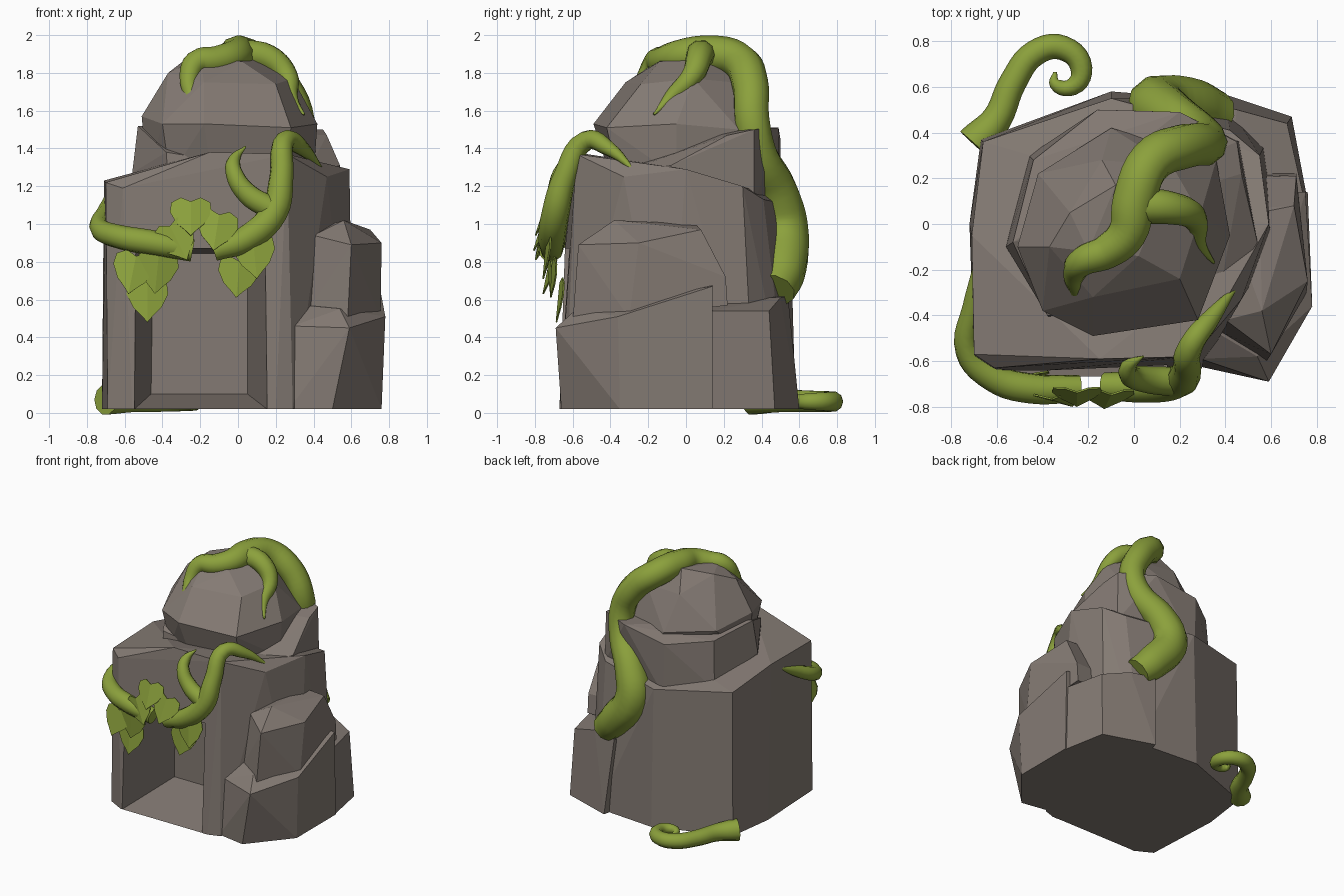
import bpy, bmesh
from mathutils import Vector


def material(name, rgb):
    m = bpy.data.materials.new(name)
    m.diffuse_color = (*rgb, 1)
    return m


STONE = material("grey_brown_stone", (0.23, 0.195, 0.172))
GREEN = material("vine_green", (0.26, 0.355, 0.045))


def add_object(name, mesh, mat):
    mesh.materials.clear()
    mesh.materials.append(mat)
    ob = bpy.data.objects.new(name, mesh)
    bpy.context.collection.objects.link(ob)
    return ob


def baked(ob):
    """Mesh of the object with curves and modifiers applied."""
    deps = bpy.context.evaluated_depsgraph_get()
    deps.update()
    return bpy.data.meshes.new_from_object(ob.evaluated_get(deps))


def rock(name, points):
    """Faceted boulder: convex hull round a few corner points."""
    bm = bmesh.new()
    for p in points:
        bm.verts.new(p)
    res = bmesh.ops.convex_hull(bm, input=bm.verts[:])
    junk = {v for v in res["geom_interior"] + res["geom_unused"]
            if isinstance(v, bmesh.types.BMVert)}
    bmesh.ops.delete(bm, geom=list(junk), context='VERTS')
    bmesh.ops.dissolve_limit(bm, angle_limit=0.08, verts=bm.verts[:], edges=bm.edges[:])
    bmesh.ops.recalc_face_normals(bm, faces=bm.faces[:])
    me = bpy.data.meshes.new(name)
    bm.to_mesh(me)
    bm.free()
    return add_object(name, me, STONE)


def vine(name, points):
    """Tapered round tube through (x, y, z, radius) points."""
    cu = bpy.data.curves.new(name + "_path", 'CURVE')
    cu.dimensions = '3D'
    cu.bevel_depth = 1.0
    cu.bevel_resolution = 3
    cu.resolution_u = 5
    cu.use_fill_caps = True
    sp = cu.splines.new('BEZIER')
    sp.radius_interpolation = 'CARDINAL'
    sp.bezier_points.add(len(points) - 1)
    for bp, (x, y, z, r) in zip(sp.bezier_points, points):
        bp.co = (x, y, z)
        bp.radius = r
        bp.handle_left_type = bp.handle_right_type = 'AUTO'
    tmp = bpy.data.objects.new(name + "_path", cu)
    bpy.context.collection.objects.link(tmp)
    me = baked(tmp)
    bpy.data.objects.remove(tmp)
    ob = add_object(name, me, GREEN)
    bpy.ops.object.select_all(action='DESELECT')
    ob.select_set(True)
    bpy.context.view_layer.objects.active = ob
    bpy.ops.object.shade_smooth_by_angle(angle=1.0)
    return ob


HALF_LEAF = [(0.24, -0.13), (0.47, 0.0), (0.5, 0.28), (0.34, 0.62), (0.15, 0.82)]


def leaf(name, base, tip, width):
    """Heart-shaped leaf, slightly folded along its middle."""
    base, tip = Vector(base), Vector(tip)
    along = tip - base
    side = along.cross(Vector((0, -1, 0))).normalized()
    front = side.cross(along).normalized()
    if front.y > 0:
        front = -front
    bm = bmesh.new()
    a, b = bm.verts.new(base), bm.verts.new(tip)
    for s in (-1, 1):
        edge = [bm.verts.new(base + along * v + side * (s * u * width) - front * (0.2 * u * width))
                for u, v in HALF_LEAF]
        loop = [a] + edge + [b]
        bm.faces.new(loop if s > 0 else loop[::-1])
    me = bpy.data.meshes.new(name)
    bm.to_mesh(me)
    bm.free()
    ob = add_object(name, me, GREEN)
    mod = ob.modifiers.new("thickness", 'SOLIDIFY')
    mod.thickness = 0.008
    return ob


# Main stone body, with the doorway cut into it
body = rock("main_body", [
    (-0.69, -0.6, .02), (-0.72, 0, .02), (-0.67, .37, .02), (-0.1, .58, .02), (.4, .54, .02),
    (.58, .36, .02), (.61, -0.1, .02), (.29, -0.64, .02), (.2, -0.67, .02), (-0.56, -0.67, .02),
    (-0.61, -0.63, 1.19), (-0.70, -0.57, 1.22), (-0.71, -0.05, 1.23), (-0.66, .36, 1.15),
    (-0.1, .55, 1.1), (.42, .41, 1.13), (.55, .3, 1.2), (.59, 0, 1.29),
    (.47, -0.33, 1.25), (.26, -0.58, 1.37), (-0.15, -0.59, 1.38)])
cutter = rock("door_cutter", [
    (-0.57, -0.8, 0.0), (.18, -0.8, 0.0), (-0.46, -0.14, .1), (.05, -0.14, .1),
    (-0.57, -0.8, .88), (.18, -0.8, .88), (-0.45, -0.14, .84), (.05, -0.14, .84)])
mod = body.modifiers.new("door", 'BOOLEAN')
mod.operation = 'DIFFERENCE'
mod.solver = 'EXACT'
mod.object = cutter
cut_mesh = baked(body)
body.modifiers.clear()
body.data = cut_mesh
bpy.data.objects.remove(cutter)

# Stacked upper stones
rock("tilted_slab", [
    (-0.52, -0.1, 1.1), (-0.36, -0.42, 1.1), (.38, -0.36, 1.1), (.53, -0.05, 1.1),
    (.46, .36, 1.1), (-0.15, .5, 1.05), (-0.46, .3, 1.1), (-0.56, -0.1, 1.27),
    (-0.53, -0.08, 1.52), (-0.38, -0.4, 1.38), (.36, -0.38, 1.26), (.54, -0.08, 1.31),
    (.47, .22, 1.47), (.45, .36, 1.5), (.2, .49, 1.51), (-0.16, .5, 1.45), (-0.44, .28, 1.47)])
rock("top_dome", [
    (-0.51, -0.1, 1.57), (-0.4, -0.38, 1.53), (-0.18, -0.49, 1.53), (.28, -0.42, 1.51),
    (.42, -0.05, 1.53), (.36, .28, 1.5), (-0.1, .42, 1.5), (-0.42, .22, 1.52),
    (-0.48, -0.1, 1.25), (.4, -0.05, 1.25), (0, .4, 1.3), (-0.36, -0.33, 1.25),
    (-0.14, -0.4, 1.25), (.26, -0.36, 1.25),
    (-0.37, -0.1, 1.8), (-0.18, -0.32, 1.75), (.2, -0.24, 1.74), (.29, .04, 1.77),
    (.17, .25, 1.75), (-0.14, .28, 1.76), (-0.2, -0.12, 1.88), (-0.28, .05, 1.87),
    (-0.08, .17, 1.91), (.1, .06, 1.87), (.02, -0.14, 1.86)])

# Boulders on the right side
rock("side_boulder_lower", [
    (.27, -0.62, .02), (.5, -0.66, .02), (.76, -0.35, .02), (.76, .14, .02), (.3, .14, .02),
    (.29, -0.59, .46), (.59, -0.69, .45), (.78, -0.36, .51), (.75, .14, .67),
    (.32, -0.45, .57), (.54, -0.58, .55), (.52, .14, .7), (.3, .14, .7)])
rock("side_boulder_upper", [
    (.33, -0.45, .48), (.58, -0.6, .48), (.755, -0.3, .5), (.71, .22, .57), (.4, .22, .57),
    (.71, .21, .72), (.4, .2, .72),
    (.4, -0.42, .94), (.6, -0.57, .89), (.76, -0.25, .9), (.7, .08, .97),
    (.56, -0.38, 1.02), (.55, .05, 1.0), (.4, .06, .97)])
rock("back_boulder", [
    (.76, .1, .02), (.69, .47, .02), (.3, .6, .02), (.2, .1, .02),
    (.74, .13, .54), (.67, .44, .54), (.45, .5, .61), (.25, .54, .62), (.4, .1, .62)])

# Large vine climbing the back and over the top
vine("main_vine", [
    (.36, .47, .65, .11), (.26, .51, .75, .125), (.1, .52, .98, .13), (.15, .48, 1.17, .115),
    (.28, .39, 1.36, .10), (.31, .35, 1.55, .095), (.22, .34, 1.74, .098), (.07, .27, 1.87, .098),
    (.0, .1, 1.9, .098), (-0.03, -0.04, 1.885, .088), (-0.12, -0.12, 1.865, .078),
    (-0.22, -0.16, 1.855, .066), (-0.26, -0.22, 1.76, .05), (-0.25, -0.3, 1.66, .034),
    (-0.29, -0.37, 1.59, .006)])
vine("top_branch", [
    (.0, .08, 1.9, .08), (.16, .07, 1.88, .072), (.26, .03, 1.78, .058),
    (.28, -0.08, 1.67, .038), (.35, -0.17, 1.58, .006)])

# Vines round the doorway
vine("left_door_vine", [
    (-0.69, -0.14, 1.17, .006), (-0.71, -0.36, 1.06, .04), (-0.725, -0.56, .97, .056),
    (-0.62, -0.67, .93, .064), (-0.45, -0.72, .90, .067), (-0.24, -0.72, .86, .06)])
vine("right_door_vine", [
    (-0.13, -0.71, .86, .06), (.04, -0.71, .92, .072), (.19, -0.69, 1.06, .074),
    (.23, -0.64, 1.25, .064), (.25, -0.53, 1.44, .054), (.34, -0.41, 1.4, .04),
    (.46, -0.26, 1.27, .006)])
vine("right_door_branch", [
    (.18, -0.69, 1.08, .064), (.05, -0.68, 1.16, .058), (-0.02, -0.66, 1.27, .046),
    (-0.02, -0.62, 1.34, .033), (.04, -0.58, 1.41, .005)])

# Curled tendril on the ground behind
vine("ground_curl", [
    (-0.7, .35, .07, .082), (-0.6, .46, .065, .066), (-0.53, .62, .062, .06),
    (-0.43, .75, .06, .057), (-0.31, .77, .06, .054), (-0.23, .68, .06, .048),
    (-0.27, .6, .06, .038), (-0.345, .615, .06, .027), (-0.345, .665, .06, .008)])

# Leaf cluster over the doorway
for i, (base, tip) in enumerate([
        ((-0.54, -0.72, .83), (-0.58, -0.76, .63)), ((-0.48, -0.67, .69), (-0.48, -0.69, .48)),
        ((-0.42, -0.74, .83), (-0.44, -0.72, .63)), ((-0.36, -0.77, .99), (-0.27, -0.80, .81)),
        ((-0.25, -0.74, 1.12), (-0.25, -0.80, .94)), ((-0.10, -0.75, 1.05), (-0.13, -0.81, .86)),
        ((.08, -0.74, .92), (.10, -0.76, .71)), ((.01, -0.71, .80), (-0.01, -0.72, .61))]):
    leaf(f"leaf_{i + 1}", base, tip, 0.22)
